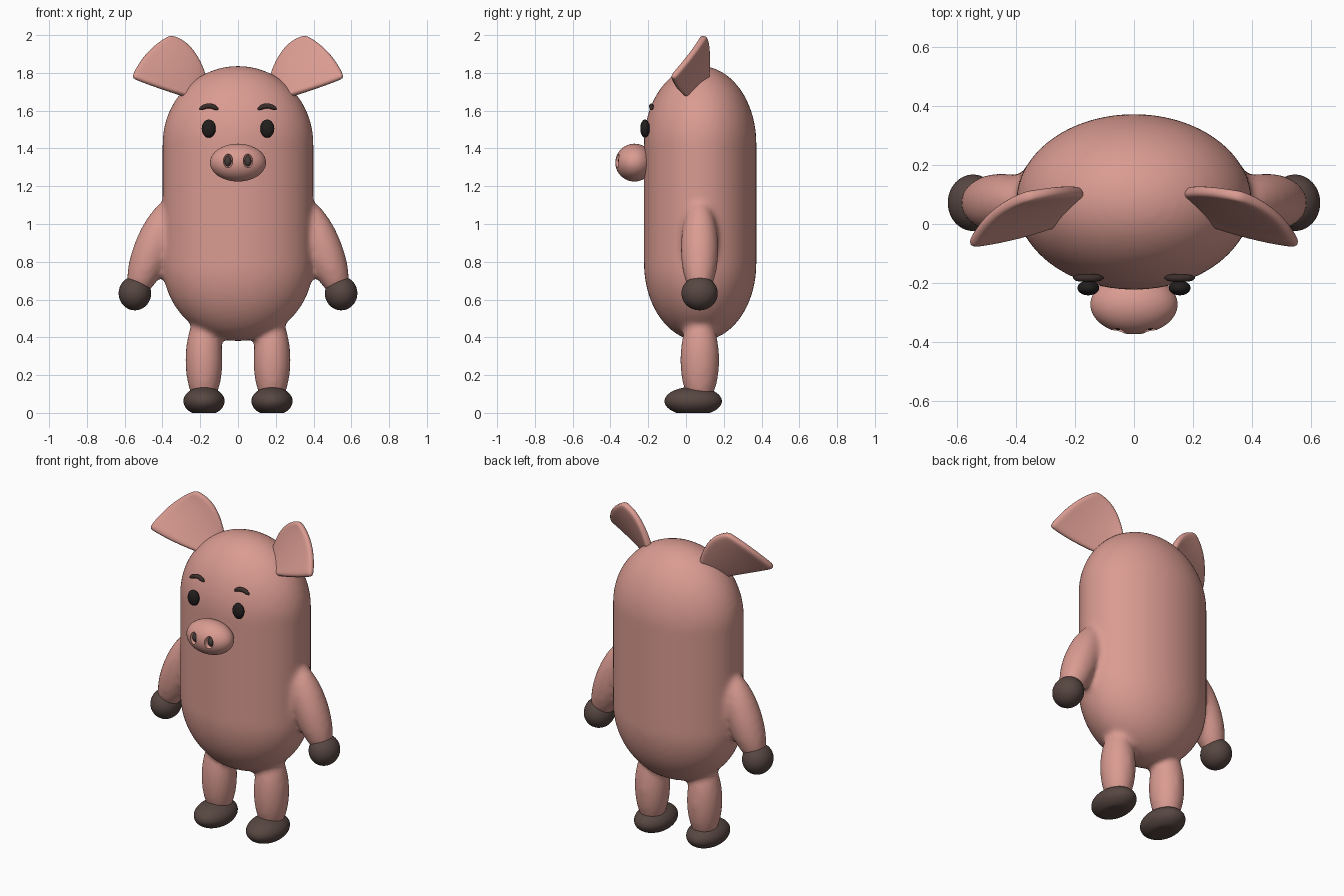
import bpy, bmesh, math
from mathutils import Matrix, Vector

if "Cube" in bpy.data.objects:
    bpy.data.objects.remove(bpy.data.objects["Cube"], do_unlink=True)


def material(name, rgb):
    m = bpy.data.materials.new(name)
    m.use_nodes = True
    m.diffuse_color = (*rgb, 1)
    bsdf = m.node_tree.nodes["Principled BSDF"]
    bsdf.inputs["Base Color"].default_value = (*rgb, 1)
    bsdf.inputs["Roughness"].default_value = 0.6
    return m


PINK = material("pink skin", (0.70, 0.33, 0.285))
BROWN = material("dark brown hoof", (0.095, 0.062, 0.053))
BLACK = material("eye black", (0.016, 0.013, 0.013))
BROW = material("brow brown", (0.045, 0.028, 0.025))
NOSE = material("nostril grey", (0.06, 0.047, 0.042))


def add_ball(bm, centre, radii, tilt=0, segs=40, rings=25):
    """Add an ellipsoid, tilted about y, and return its vertices."""
    mat = (Matrix.Translation(centre) @ Matrix.Rotation(tilt, 4, "Y")
           @ Matrix.Diagonal((*radii, 1)))
    return bmesh.ops.create_uvsphere(bm, u_segments=segs, v_segments=rings,
                                     radius=1, matrix=mat)["verts"]


def finish(bm, name, mat):
    bmesh.ops.recalc_face_normals(bm, faces=bm.faces)
    for f in bm.faces:
        f.smooth = True
    me = bpy.data.meshes.new(name)
    bm.to_mesh(me)
    bm.free()
    me.materials.append(mat)
    ob = bpy.data.objects.new(name, me)
    bpy.context.collection.objects.link(ob)
    return ob


def ball(name, mat, centre, radii, **kw):
    bm = bmesh.new()
    add_ball(bm, centre, radii, **kw)
    return finish(bm, name, mat)


def bezier(a, b, c, t):
    return Vector(a) * (1 - t) ** 2 + Vector(b) * 2 * t * (1 - t) + Vector(c) * t * t


# Torso capsule with arms and legs, fused into one soft skin
bm = bmesh.new()
for v in add_ball(bm, (0, 0.075, 0), (0.4, 0.298, 0.412), segs=64, rings=41):
    v.co.z += 1.425 if v.co.z > 0 else 0.792
for s in (1, -1):
    add_ball(bm, (s * 0.452, 0.072, 0.868), (0.1, 0.1, 0.275), tilt=-s * 0.37)
    add_ball(bm, (s * 0.18, 0.073, 0.28), (0.099, 0.104, 0.25))
body = finish(bm, "body", PINK)
remesh = body.modifiers.new("fuse", "REMESH")
remesh.mode = "VOXEL"
remesh.voxel_size = 0.016
remesh.use_smooth_shade = True
smooth = body.modifiers.new("soften", "SMOOTH")
smooth.factor = 0.5
smooth.iterations = 10

# Snout with two nostril hollows
snout = ball("snout", PINK, (0, -0.273, 1.325), (0.148, 0.101, 0.1), segs=64, rings=41)
bm = bmesh.new()
for s in (1, -1):
    add_ball(bm, (s * 0.053, -0.365, 1.335), (0.025, 0.035, 0.037))
cutter = finish(bm, "nostril_cutter", PINK)
cutter.hide_render = True
cut = snout.modifiers.new("nostrils", "BOOLEAN")
cut.operation = "DIFFERENCE"
cut.solver = "EXACT"
cut.object = cutter
bpy.context.view_layer.objects.active = snout
snout.select_set(True)
bpy.ops.object.modifier_apply(modifier=cut.name)
bpy.data.objects.remove(cutter, do_unlink=True)
bpy.ops.object.shade_smooth_by_angle(angle=math.radians(35))


def make_ear(name, s):
    """Fan-shaped cupped leaf, narrow at the head and wide at the tip."""
    n = 8
    bm = bmesh.new()
    grid = []
    for i in range(n + 1):
        t = i / n
        top = bezier((0.17, 0.115, 1.765), (0.22, 0.125, 1.975), (0.36, 0.095, 2.0), t)
        low = bezier((0.24, 0.01, 1.665), (0.42, -0.06, 1.715), (0.565, -0.075, 1.775), t)
        row = []
        for j in range(n + 1):
            u = j / n
            arch = 4 * u * (1 - u)
            p = top.lerp(low, u) + Vector((0.7, 0, 0.7)) * 0.028 * arch * t * t
            p.y += 0.025 * arch * t
            row.append(bm.verts.new((s * p.x, p.y, p.z)))
        grid.append(row)
    for i in range(n):
        for j in range(n):
            bm.faces.new((grid[i][j], grid[i + 1][j],
                          grid[i + 1][j + 1], grid[i][j + 1]))
    ear = finish(bm, name, PINK)
    solid = ear.modifiers.new("thickness", "SOLIDIFY")
    solid.thickness = 0.04
    solid.offset = 0
    sub = ear.modifiers.new("round", "SUBSURF")
    sub.levels = sub.render_levels = 2


def make_brow(name, s):
    """Thin arched brow with tapered ends."""
    cu = bpy.data.curves.new(name, "CURVE")
    cu.dimensions = "3D"
    cu.bevel_depth = 0.013
    cu.bevel_resolution = 4
    cu.use_fill_caps = True
    sp = cu.splines.new("POLY")
    count = 13
    sp.points.add(count - 1)
    for i, p in enumerate(sp.points):
        k = 2 * i / (count - 1) - 1
        p.co = (s * (0.155 + 0.05 * k), -0.183, 1.625 - 0.02 * k * k, 1)
        p.radius = max(0.25, math.sqrt(1 - k ** 4))
    sp.use_smooth = True
    cu.materials.append(BROW)
    bpy.context.collection.objects.link(bpy.data.objects.new(name, cu))


# Paired parts
for s, side in ((1, "left"), (-1, "right")):
    make_ear(side + "_ear", s)
    make_brow(side + "_brow", s)
    ball(side + "_eye", BLACK, (s * 0.155, -0.217, 1.505), (0.037, 0.025, 0.048))
    ball(side + "_nostril", NOSE, (s * 0.053, -0.338, 1.332), (0.018, 0.022, 0.028))
    ball(side + "_hand", BROWN, (s * 0.546, 0.072, 0.633), (0.086, 0.096, 0.09))
    # Foot, flattened underneath
    bm = bmesh.new()
    for v in add_ball(bm, (s * 0.18, 0.038, 0.062), (0.109, 0.152, 0.076)):
        v.co.z = max(v.co.z, 0)
    foot = finish(bm, side + "_foot", BROWN)
